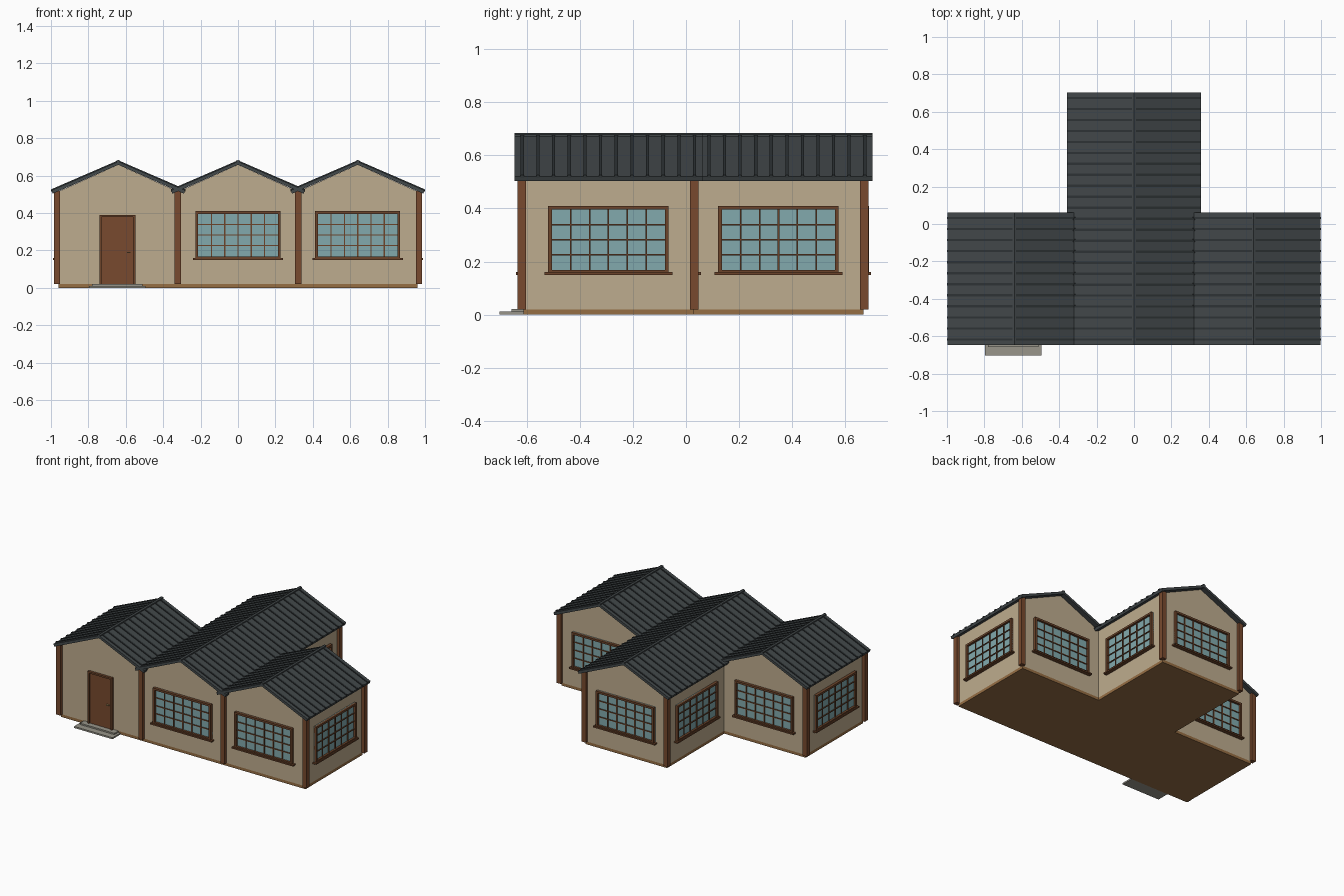
import bpy, bmesh
from math import pi
from mathutils import Matrix, Vector

cube = bpy.data.objects.get("Cube")
if cube:
    bpy.data.objects.remove(cube)


def material(name, rgb):
    """Flat material from 0-255 sRGB values."""
    lin = [((c / 255 + 0.055) / 1.055) ** 2.4 for c in rgb] + [1]
    m = bpy.data.materials.new(name)
    m.use_nodes = True
    m.diffuse_color = lin
    m.node_tree.nodes["Principled BSDF"].inputs["Base Color"].default_value = lin
    return m


WALL = material("tan_plaster", (190, 172, 142))
ROOF = material("slate_grey", (66, 72, 74))
SEAM = material("dark_slate", (46, 51, 53))
TIMBER = material("timber_brown", (120, 74, 46))
FRAME = material("frame_brown", (108, 68, 42))
GLASS = material("glass_teal", (130, 170, 174))
BASE = material("base_ochre", (150, 110, 68))
STONE = material("step_grey", (152, 149, 138))
BRASS = material("brass", (176, 146, 96))

BAY = 0.64                     # bay width and depth
FRONT, MID, BACK = -0.613, 0.028, 0.669
OVER = 0.034                   # roof overhang at the gables
WALL_TOP = 0.515


def finish(name, bm, *mats):
    bmesh.ops.recalc_face_normals(bm, faces=bm.faces)
    mesh = bpy.data.meshes.new(name)
    bm.to_mesh(mesh)
    bm.free()
    for m in mats:
        mesh.materials.append(m)
    ob = bpy.data.objects.new(name, mesh)
    bpy.context.collection.objects.link(ob)
    return ob


def add_box(bm, x, y, z, mat=0, place=Matrix()):
    """Box from three (min, max) ranges, moved by place."""
    mid = Vector([(a + b) / 2 for a, b in (x, y, z)])
    size = [b - a for a, b in (x, y, z)]
    made = bmesh.ops.create_cube(
        bm, size=1, matrix=place @ Matrix.Translation(mid) @ Matrix.Diagonal(size + [1]))
    for f in {f for v in made["verts"] for f in v.link_faces}:
        f.material_index = mat


def box(name, x, y, z, mat):
    bm = bmesh.new()
    add_box(bm, x, y, z)
    return finish(name, bm, mat)


def add_prism(bm, profile, y0, y1):
    """Extrude an xz profile along y."""
    face = bm.faces.new([bm.verts.new((x, y0, z)) for x, z in profile])
    new = bmesh.ops.extrude_face_region(bm, geom=[face])["geom"]
    verts = [g for g in new if isinstance(g, bmesh.types.BMVert)]
    bmesh.ops.translate(bm, verts=verts, vec=(0, y1 - y0, 0))


def chevron(cx, half, apex, thick, tuck=0.0):
    """Upside-down V following the roof pitch."""
    eave = apex - half * 0.432
    return [(cx - half, eave), (cx, apex), (cx + half, eave),
            (cx + half - tuck, eave - thick), (cx, apex - thick),
            (cx - half + tuck, eave - thick)]


def window(name, x, y, turn):
    """Gridded window with a sill; local -y points out of the wall."""
    place = Matrix.Translation((x, y, 0)) @ Matrix.Rotation(turn, 4, "Z")
    bm = bmesh.new()
    w, low, high, rim = 0.227, 0.155, 0.41, 0.014
    add_box(bm, (-w, w), (-0.005, 0.005), (low, high), 1, place)
    for s in (-1, 1):
        edge = sorted((s * w, s * (w - rim)))
        add_box(bm, edge, (-0.02, 0.005), (low, high), 0, place)
    for z in (low, high - rim):
        add_box(bm, (-w, w), (-0.02, 0.005), (z, z + rim), 0, place)
    cols, rows, bar = 6, 4, 0.003
    for i in range(1, cols):
        u = -w + rim + (2 * w - 2 * rim) * i / cols
        add_box(bm, (u - bar, u + bar), (-0.011, 0), (low, high), 0, place)
    for i in range(1, rows):
        z = low + rim + (high - low - 2 * rim) * i / rows
        add_box(bm, (-w, w), (-0.011, 0), (z - bar, z + bar), 0, place)
    add_box(bm, (-0.241, 0.241), (-0.028, 0.005), (0.15, 0.16), 0, place)
    finish(name, bm, FRAME, GLASS)


# Bays: base, walls, gable attic, roof, seams and ridge cap
for side, cx, back, count in (("right", -BAY, MID, 12), ("centre", 0, BACK, 23),
                              ("left", BAY, MID, 12)):
    h = BAY / 2
    span = (cx - h, cx + h)
    box(side + "_base", span, (FRONT, back), (0, 0.02), BASE)
    box(side + "_walls", span, (FRONT, back), (0.02, WALL_TOP), WALL)

    bm = bmesh.new()
    add_prism(bm, [(cx - h, WALL_TOP), (cx + h, WALL_TOP), (cx, 0.658)], FRONT, back)
    finish(side + "_gable", bm, WALL)

    y0, y1 = FRONT - OVER, back + OVER
    bm = bmesh.new()
    add_prism(bm, chevron(cx, 0.358, 0.676, 0.018, 0.007), y0, y1)
    finish(side + "_roof", bm, ROOF)

    bm = bmesh.new()
    step = (y1 - y0) / count
    for i in range(count):
        y = y0 + step * (i + 0.5)
        add_prism(bm, chevron(cx, 0.359, 0.682, 0.012), y - 0.006, y + 0.006)
    finish(side + "_roof_seams", bm, SEAM)

    bm = bmesh.new()
    add_prism(bm, chevron(cx, 0.01, 0.684, 0.012), y0, y1)
    finish(side + "_ridge_cap", bm, ROOF)

# Corner posts
for s, word in ((-1, "right"), (1, "left")):
    for part, x, y in (("front_post", 0.967, FRONT - 0.006), ("rear_post", 0.967, MID + 0.003),
                       ("valley_post", 0.322, FRONT - 0.006),
                       ("back_post", 0.322, BACK + 0.003)):
        r = 0.0165
        box(word + "_" + part, (s * x - r, s * x + r), (y - r, y + r), (0.02, 0.518), TIMBER)

# Windows
window("front_centre_window", 0, FRONT, 0)
window("front_left_window", BAY, FRONT, 0)
window("back_centre_window", 0, BACK, pi)
for s, word in ((-1, "right"), (1, "left")):
    turn = s * pi / 2
    window("back_" + word + "_window", s * BAY, MID, pi)
    window(word + "_bay_side_window", s * 1.5 * BAY, (FRONT + MID) / 2, turn)
    window(word + "_centre_side_window", s * BAY / 2, (MID + BACK) / 2, turn)

# Door with frame and handle
dx, dw, dtop = -0.645, 0.096, 0.39
box("door_leaf", (dx - dw, dx + dw), (FRONT - 0.008, FRONT + 0.004), (0.02, dtop), TIMBER)
bm = bmesh.new()
for a in (dx - dw, dx + dw - 0.012):
    add_box(bm, (a, a + 0.012), (FRONT - 0.018, FRONT), (0.02, dtop))
add_box(bm, (dx - dw, dx + dw), (FRONT - 0.018, FRONT), (dtop - 0.012, dtop))
finish("door_frame", bm, FRAME)
box("door_handle", (-0.594, -0.574), (FRONT - 0.02, FRONT - 0.006), (0.186, 0.193), BRASS)

# Entrance steps
box("lower_step", (-0.796, -0.494), (-0.703, FRONT), (0, 0.011), STONE)
box("upper_step", (-0.78, -0.51), (-0.658, FRONT), (0.011, 0.021), STONE)
